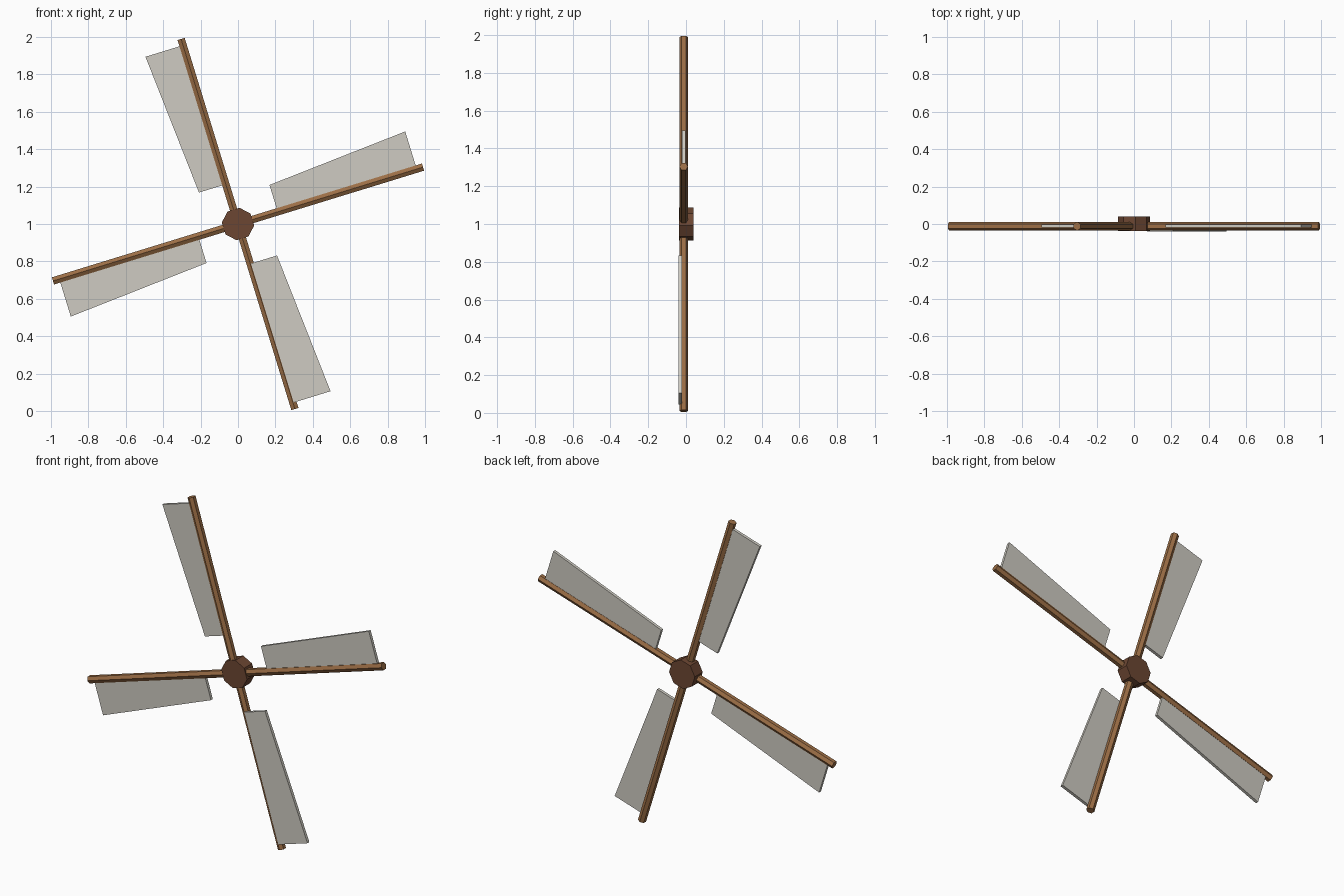
import bpy, bmesh, math
from mathutils import Matrix, Vector

if "Cube" in bpy.data.objects:
    bpy.data.objects.remove(bpy.data.objects["Cube"])

TILT = math.radians(17.1)
CENTRE = Vector((0, 0, 1))


def material(name, rgb):
    m = bpy.data.materials.new(name)
    m.diffuse_color = (*rgb, 1)
    m.use_nodes = True
    m.node_tree.nodes["Principled BSDF"].inputs["Base Color"].default_value = m.diffuse_color
    return m


SPAR = material("spar wood", (0.33, 0.155, 0.06))
HUB = material("dark hub wood", (0.15, 0.062, 0.032))
SAIL = material("sail cloth", (0.62, 0.60, 0.54))


def add_object(name, bm, mat):
    bmesh.ops.recalc_face_normals(bm, faces=bm.faces)
    mesh = bpy.data.meshes.new(name)
    bm.to_mesh(mesh)
    bm.free()
    mesh.materials.append(mat)
    obj = bpy.data.objects.new(name, mesh)
    bpy.context.collection.objects.link(obj)


def prism(sides, radius, depth, matrix):
    bm = bmesh.new()
    bmesh.ops.create_cone(bm, cap_ends=True, segments=sides, radius1=radius,
                          radius2=radius, depth=depth, matrix=matrix)
    return bm


def arm_frame(angle):
    # local x runs along the arm, local z across it, in the xz plane
    return Matrix.Translation(CENTRE) @ Matrix.Rotation(-angle, 4, 'Y')


# Octagonal hub, axis along y
hub_frame = (arm_frame(TILT + math.radians(22.5)) @ Matrix.Translation((0, 0.001, 0))
             @ Matrix.Rotation(math.pi / 2, 4, 'X') @ Matrix.Rotation(0, 4, 'Z'))
add_object("hub", prism(8, 0.087, 0.076, hub_frame), HUB)

# Four spars, each with a tapering sail; the lower right sail sits in front
for i in range(4):
    frame = arm_frame(TILT + i * math.pi / 2)
    along = (frame @ Matrix.Translation((0.522, -0.012, 0))
             @ Matrix.Rotation(math.pi / 2, 4, 'Y'))
    add_object(f"spar_{i + 1}", prism(6, 0.023, 1.026, along), SPAR)

    y0 = -0.039 if i == 3 else -0.02
    bm = bmesh.new()
    outline = [(0.222, 0.004), (1.0, 0.004), (1.0, 0.21), (0.222, 0.15)]
    face = bm.faces.new([bm.verts.new((u, y0, v)) for u, v in outline])
    ext = bmesh.ops.extrude_face_region(bm, geom=[face])
    verts = [g for g in ext["geom"] if isinstance(g, bmesh.types.BMVert)]
    bmesh.ops.translate(bm, verts=verts, vec=(0, 0.018, 0))
    bm.transform(frame)
    add_object(f"sail_{i + 1}", bm, SAIL)
